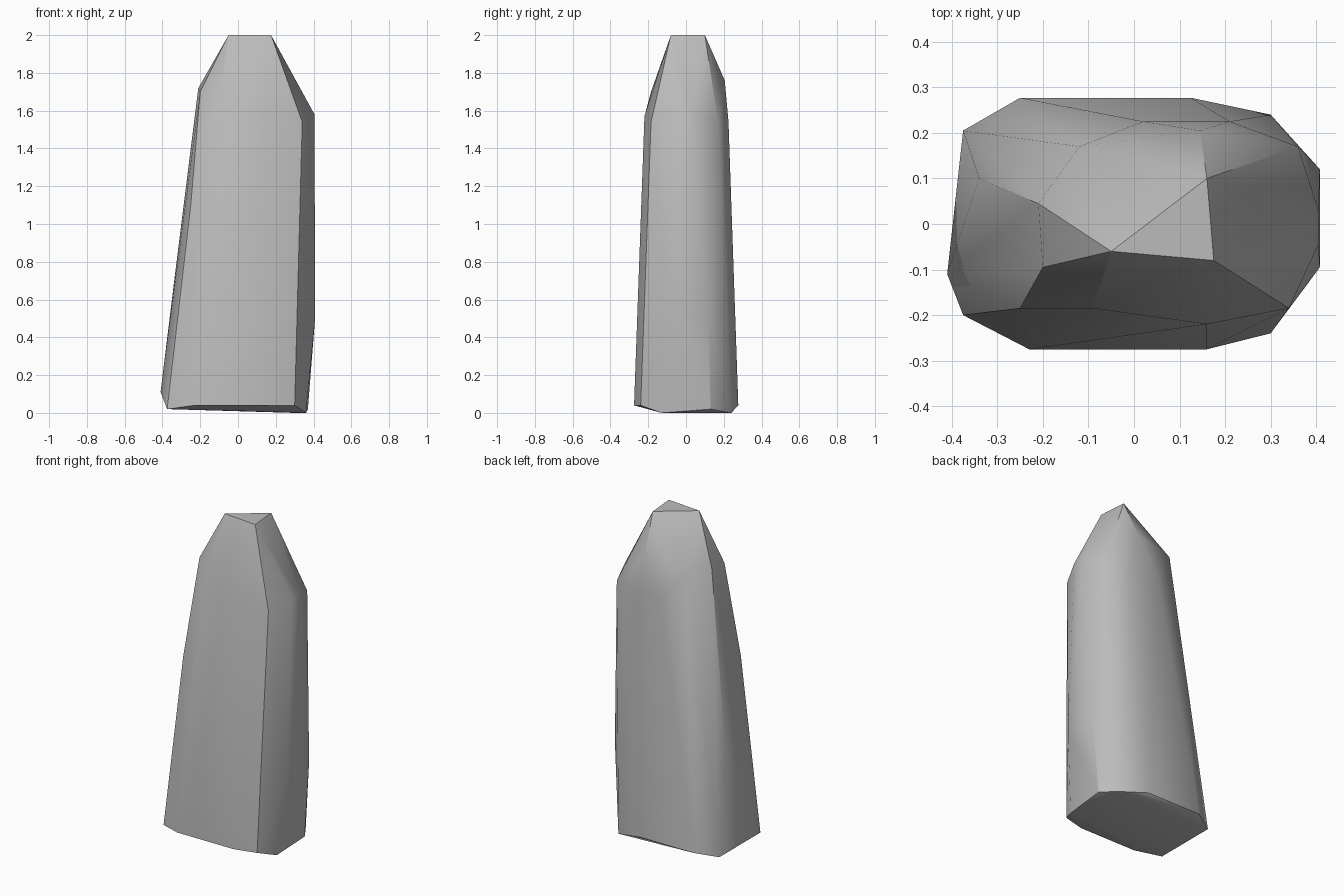
import bpy, bmesh
from math import radians

cube = bpy.data.objects.get("Cube")
if cube:
    bpy.data.objects.remove(cube, do_unlink=True)

# Stone colour
stone = bpy.data.materials.new("stone_grey")
stone.use_nodes = True
grey = (0.5, 0.5, 0.5, 1)
stone.diffuse_color = grey
stone.node_tree.nodes["Principled BSDF"].inputs["Base Color"].default_value = grey

# Corner points of the chiselled stone, from tip to foot
tip = [(-.05, -.06, 2), (.175, -.08, 2), (.16, .10, 2)]
shoulder = [(-.2, -.095, 1.7), (-.21, .045, 1.72), (-.12, .17, 1.72),
            (.145, .205, 1.76), (.02, .225, 1.54), (.21, .225, 1.54),
            (.36, .17, 1.54), (.405, .03, 1.58), (.405, -.045, 1.58),
            (.34, -.185, 1.54), (.16, -.22, 1.57), (-.09, -.185, 1.7)]
waist = [(-.25, -.185, 1.1), (-.34, .1, .68), (.408, .12, .5), (.408, -.095, .5)]
foot = [(-.41, -.11, .11), (-.375, -.2, .02), (-.23, -.275, .04),
        (.16, -.275, .04), (.3, -.24, .04), (.36, -.13, 0), (.37, .13, .02),
        (.3, .24, .0), (.125, .277, .04), (-.25, .277, .04), (-.375, .205, .02)]

# Stone: skin the corners with a convex hull
bm = bmesh.new()
for p in tip + shoulder + waist + foot:
    bm.verts.new(p)
hull = bmesh.ops.convex_hull(bm, input=bm.verts)
loose = {g for g in hull["geom_interior"] + hull["geom_unused"]
         if isinstance(g, bmesh.types.BMVert)}
bmesh.ops.delete(bm, geom=list(loose), context="VERTS")
bmesh.ops.recalc_face_normals(bm, faces=bm.faces)
mesh = bpy.data.meshes.new("standing_stone")
bm.to_mesh(mesh)
bm.free()
mesh.materials.append(stone)

rock = bpy.data.objects.new("standing_stone", mesh)
bpy.context.collection.objects.link(rock)
bpy.ops.object.select_all(action="DESELECT")
rock.select_set(True)
bpy.context.view_layer.objects.active = rock
bpy.ops.object.shade_smooth_by_angle(angle=radians(30))
